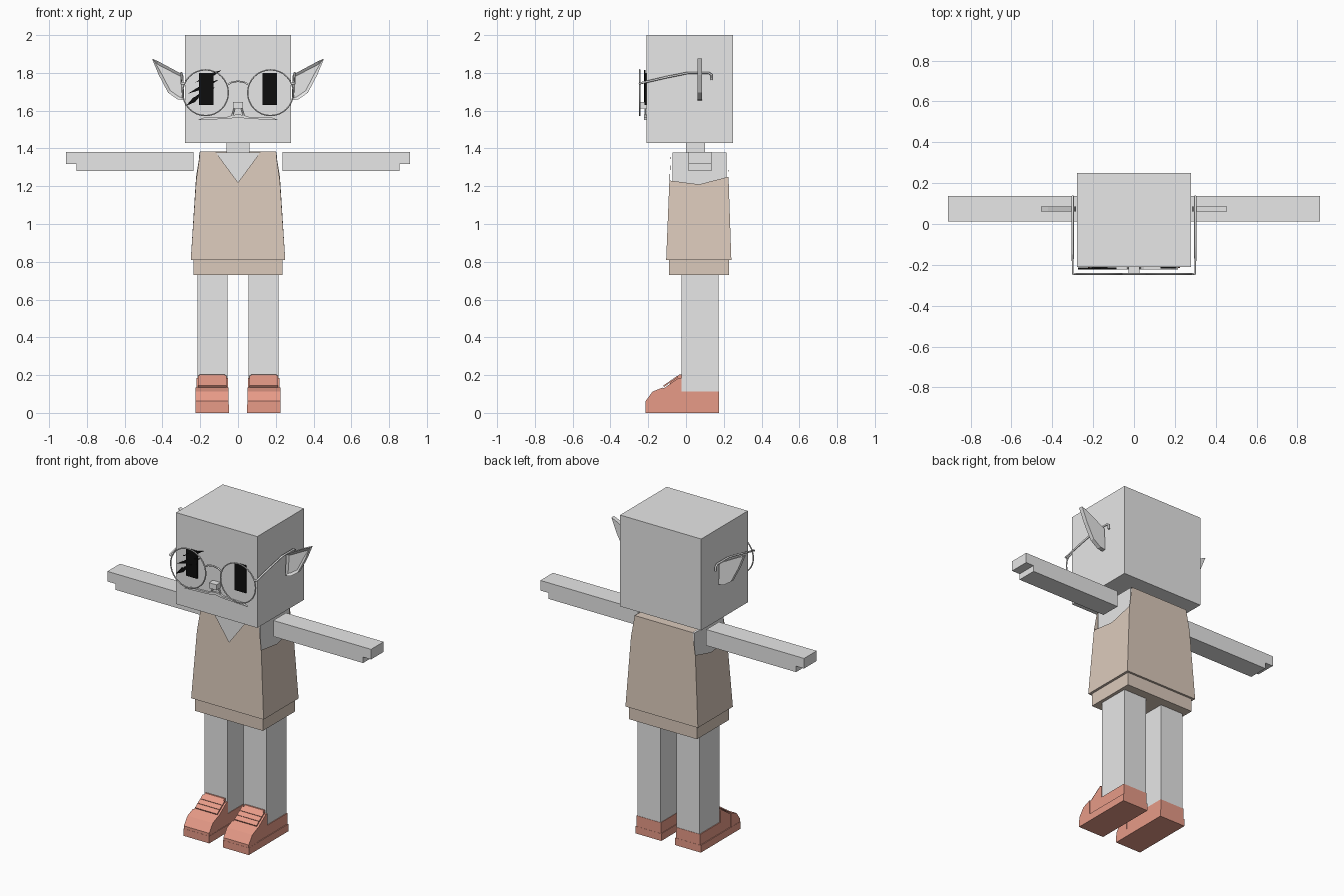
import bpy
import bmesh
from mathutils import Vector

cube = bpy.data.objects.get("Cube")
if cube:
    bpy.data.objects.remove(cube, do_unlink=True)


def material(name, rgb):
    m = bpy.data.materials.new(name)
    m.use_nodes = True
    m.diffuse_color = (*rgb, 1)
    m.node_tree.nodes["Principled BSDF"].inputs["Base Color"].default_value = (*rgb, 1)
    return m


GREY = material("light grey", (0.8, 0.8, 0.8))
TAN = material("tan cloth", (0.71, 0.59, 0.5))
CORAL = material("coral shoe", (0.88, 0.36, 0.27))
BLACK = material("black", (0.004, 0.004, 0.004))


def finish(name, bm, mat):
    bmesh.ops.recalc_face_normals(bm, faces=bm.faces)
    mesh = bpy.data.meshes.new(name)
    bm.to_mesh(mesh)
    bm.free()
    mesh.materials.append(mat)
    ob = bpy.data.objects.new(name, mesh)
    bpy.context.collection.objects.link(ob)
    return ob


def prism(name, pts, axis, lo, hi, mat, inset=0):
    """Extrude a 2D outline along x (y, z points) or along y (x, z points)."""
    bm = bmesh.new()
    place = (lambda p, d: (d, p[0], p[1])) if axis == "x" else (lambda p, d: (p[0], d, p[1]))
    a = [bm.verts.new(place(p, lo)) for p in pts]
    b = [bm.verts.new(place(p, hi)) for p in pts]
    front = bm.faces.new(a)
    bm.faces.new(b)
    for i in range(len(pts)):
        j = (i + 1) % len(pts)
        bm.faces.new((a[i], a[j], b[j], b[i]))
    bmesh.ops.recalc_face_normals(bm, faces=bm.faces)
    if inset:
        bmesh.ops.inset_region(bm, faces=[front], thickness=inset)
        bmesh.ops.translate(bm, verts=front.verts, vec=(0, inset * 0.7, 0))
    return finish(name, bm, mat)


def box(name, x, y, z, mat):
    return prism(name, [(x[0], z[0]), (x[1], z[0]), (x[1], z[1]), (x[0], z[1])], "y", *y, mat)


def tube(name, pts, radius, mat, closed=False):
    cu = bpy.data.curves.new(name, "CURVE")
    cu.dimensions = "3D"
    cu.bevel_depth = radius
    cu.bevel_resolution = 1
    cu.use_fill_caps = True
    sp = cu.splines.new("POLY")
    sp.points.add(len(pts) - 1)
    for p, co in zip(sp.points, pts):
        p.co = (*co, 1)
    sp.use_cyclic_u = closed
    cu.materials.append(mat)
    ob = bpy.data.objects.new(name, cu)
    bpy.context.collection.objects.link(ob)
    bpy.ops.object.select_all(action="DESELECT")
    ob.select_set(True)
    bpy.context.view_layer.objects.active = ob
    bpy.ops.object.convert(target="MESH")


def mirrored(pts, s):
    return [(s * p[0], *p[1:]) for p in pts]


# Head, neck, body and shorts
box("head", (-0.28, 0.28), (-0.21, 0.25), (1.43, 2), GREY)
box("neck", (-0.06, 0.06), (0, 0.1), (1.37, 1.44), GREY)
box("torso", (-0.207, 0.207), (-0.072, 0.214), (0.82, 1.379), GREY)
box("shorts", (-0.235, 0.235), (-0.09, 0.227), (0.73, 0.815), TAN)

# Vest: half of an open shell with a V neck and armholes, mirrored
hem_f, hem_b = (0.25, -0.105, 0.81), (0.25, 0.24, 0.81)
arm_f, arm_m, arm_b = (0.222, -0.088, 1.23), (0.222, 0.07, 1.21), (0.222, 0.225, 1.25)
top_f, top_b = (0.2, -0.079, 1.383), (0.2, 0.22, 1.383)
neck_f, neck_b = (0.12, -0.079, 1.383), (0.12, 0.22, 1.383)
mid_f, mid_b, mid_v, mid_top = (0, -0.105, 0.81), (0, 0.24, 0.81), (0, -0.087, 1.22), (0, 0.22, 1.383)
neck_in, mid_in = (0.12, 0.12, 1.383), (0, 0.12, 1.383)
panels = [
    (mid_f, hem_f, arm_f, top_f, neck_f, mid_v),
    (hem_f, hem_b, arm_b, arm_m, arm_f),
    (hem_b, mid_b, mid_top, neck_b, top_b, arm_b),
    (mid_f, mid_b, hem_b, hem_f),
    (top_f, top_b, neck_b, neck_in, neck_f),
    (neck_b, mid_top, mid_in, neck_in),
]
bm = bmesh.new()
for s in (-1, 1):
    for panel in panels:
        bm.faces.new([bm.verts.new(p) for p in mirrored(panel, s)])
bmesh.ops.remove_doubles(bm, verts=bm.verts, dist=0.0005)
finish("vest", bm, TAN)

ear = [(0.455, 1.875), (0.42, 1.86), (0.29, 1.79), (0.285, 1.655), (0.32, 1.66), (0.37, 1.695), (0.42, 1.79)]
arm = [(0.235, 1.28), (0.855, 1.28), (0.855, 1.317), (0.91, 1.317), (0.91, 1.38), (0.235, 1.38)]
upper = [(-0.21, 0.04), (-0.21, 0.06), (-0.175, 0.108), (-0.11, 0.135), (-0.04, 0.185),
         (-0.024, 0.185), (-0.024, 0.112), (0.174, 0.112), (0.174, 0.04)]
toe = [(-0.214, 0.045), (-0.214, 0.062), (-0.178, 0.112), (-0.125, 0.134), (-0.125, 0.045)]
tongue = [(-0.09, 0.13), (-0.085, 0.16), (-0.035, 0.204), (-0.022, 0.204), (-0.022, 0.13)]
strap = [(-0.012, -0.009), (0.012, 0.008), (0.008, 0.015), (-0.016, -0.002)]
moustache = [(0, 1.58), (0.03, 1.577), (0.05, 1.568), (0.18, 1.563), (0.215, 1.55), (0.05, 1.557), (0, 1.565)]

for s, side in ((-1, "right"), (1, "left")):
    def span(a, b):
        return sorted((s * a, s * b))

    # Limbs and ears
    prism(side + "_arm", mirrored(arm, s), "y", 0.012, 0.136, GREY)
    box(side + "_leg", span(0.055, 0.215), (-0.025, 0.172), (0.1, 0.74), GREY)
    prism(side + "_ear", mirrored(ear, s), "y", 0.06, 0.086, GREY, inset=0.016)

    # Shoe
    box(side + "_sole", span(0.048, 0.225), (-0.215, 0.175), (0, 0.045), CORAL)
    prism(side + "_shoe_upper", upper, "x", *span(0.052, 0.22), CORAL)
    prism(side + "_toe_cap", toe, "x", *span(0.049, 0.224), CORAL)
    prism(side + "_tongue", tongue, "x", *span(0.07, 0.203), CORAL)
    for k in range(3):
        y, z = -0.105 + 0.026 * k, 0.146 + 0.018 * k
        prism(side + "_shoe_strap", [(y + p, z + q) for p, q in strap], "x", *span(0.06, 0.212), CORAL)

    # Face
    box(side + "_eye", span(0.13, 0.207), (-0.219, -0.21), (1.63, 1.8), BLACK)
    prism(side + "_moustache", mirrored(moustache, s), "y", -0.222, -0.209, GREY)
    tube(side + "_nose_line", [(s * 0.018, -0.216, 1.615), (s * 0.03, -0.216, 1.575)], 0.005, GREY)

    # Glasses: rim and temple with its hook
    centre = Vector((s * 0.172, -0.245, 1.695))
    ring = bmesh.new()
    bmesh.ops.create_circle(ring, segments=32, radius=0.121)
    rim = [centre + Vector((v.co.x, 0, v.co.y)) for v in ring.verts]
    ring.free()
    tube(side + "_rim", rim, 0.004, GREY, closed=True)
    temple = [(0.283, -0.245, 1.742), (0.3, -0.243, 1.745), (0.3, -0.1, 1.778), (0.3, 0.01, 1.8),
              (0.3, 0.12, 1.8), (0.3, 0.135, 1.79), (0.3, 0.135, 1.762)]
    tube(side + "_temple", mirrored(temple, s), 0.006, GREY)

# Bridge and nose
bridge = [(-0.06, 1.735), (-0.035, 1.75), (0, 1.756), (0.035, 1.75), (0.06, 1.735)]
tube("bridge", [(x, -0.245, z) for x, z in bridge], 0.005, GREY)
box("nose", (-0.026, 0.026), (-0.25, -0.208), (1.612, 1.646), GREY)

# Slanted scratches across the right eye
for x0, z0, x1, z1 in ((-0.275, 1.625, -0.19, 1.69), (-0.265, 1.69, -0.1, 1.765),
                       (-0.225, 1.75, -0.085, 1.815), (-0.25, 1.655, -0.12, 1.725)):
    mx, mz = (x0 + x1) / 2, (z0 + z1) / 2
    prism("scratch", [(x0, z0), (mx + 0.006, mz - 0.011), (x1, z1), (mx - 0.006, mz + 0.011)],
          "y", -0.223, -0.214, BLACK)
